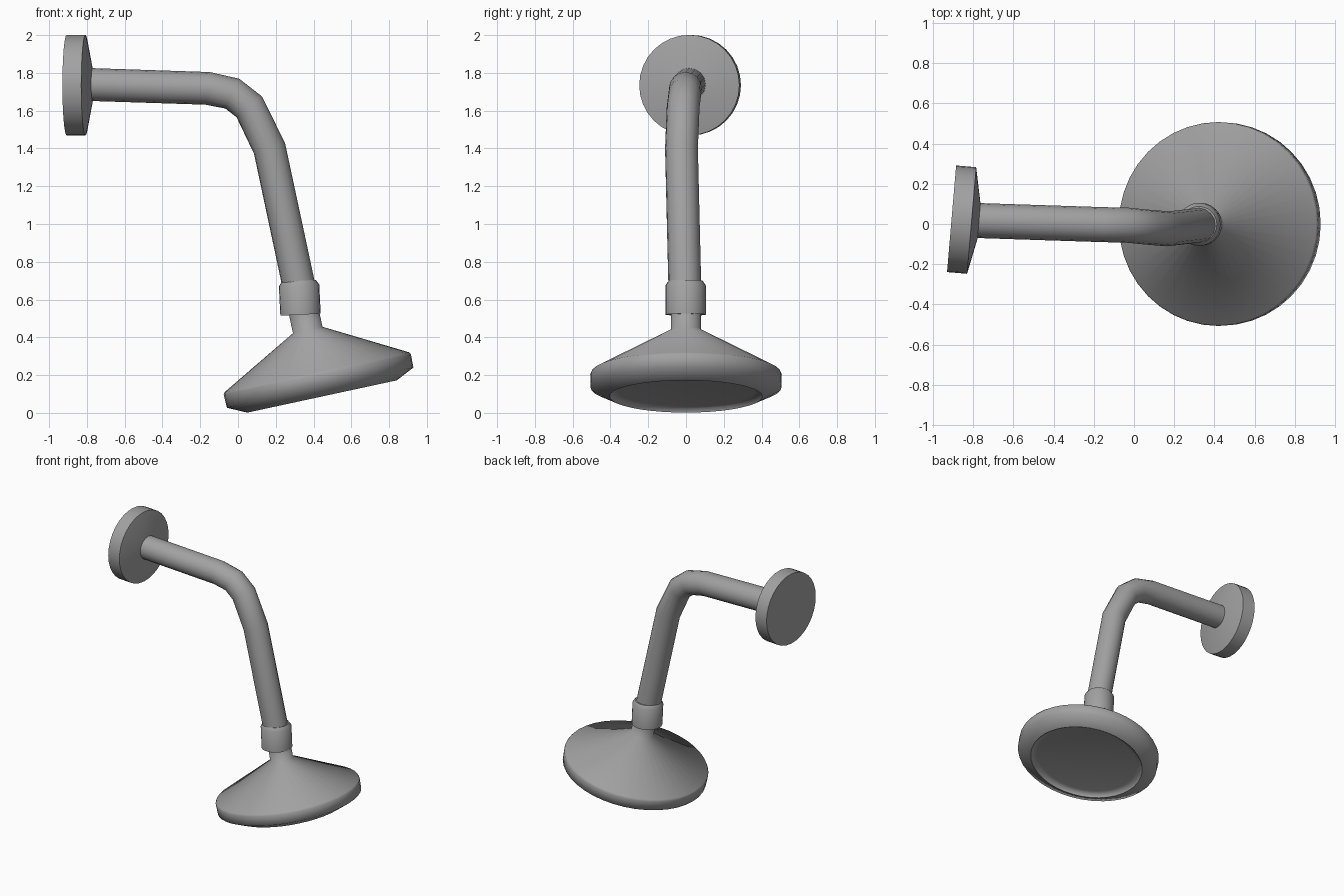
import bpy, bmesh, math
from mathutils import Vector

if "Cube" in bpy.data.objects:
    bpy.data.objects.remove(bpy.data.objects["Cube"])

# Dark grey finish
finish = bpy.data.materials.new("dark_grey")
finish.diffuse_color = (0.36, 0.36, 0.36, 1)
finish.use_nodes = True
finish.node_tree.nodes["Principled BSDF"].inputs["Base Color"].default_value = finish.diffuse_color


def lathe(name, profile, origin, axis, segments=32, angle=30):
    """Revolve (radius, height) points around an axis, starting at origin."""
    rot = Vector(axis).to_track_quat('Z', 'Y')
    bm = bmesh.new()
    rings = []
    for r, h in profile:
        rings.append([bm.verts.new(rot @ Vector((
            r * math.cos(2 * math.pi * i / segments),
            r * math.sin(2 * math.pi * i / segments), h)) + Vector(origin))
            for i in range(segments)])
    for a, b in zip(rings, rings[1:]):
        for i in range(segments):
            j = (i + 1) % segments
            bm.faces.new((a[i], a[j], b[j], b[i]))
    bm.faces.new(rings[0][::-1])
    bm.faces.new(rings[-1])
    bmesh.ops.recalc_face_normals(bm, faces=bm.faces)
    mesh = bpy.data.meshes.new(name)
    bm.to_mesh(mesh)
    bm.free()
    obj = bpy.data.objects.new(name, mesh)
    bpy.context.collection.objects.link(obj)
    finish_part(obj, angle)
    return obj


def finish_part(obj, angle):
    """Apply the finish and smooth all but the sharp edges."""
    obj.data.materials.clear()
    obj.data.materials.append(finish)
    bpy.ops.object.select_all(action='DESELECT')
    obj.select_set(True)
    bpy.context.view_layer.objects.active = obj
    bpy.ops.object.shade_smooth_by_angle(angle=math.radians(angle))


# Wall flange: short disc with a shallow conical front
lathe("wall_flange", [(0.266, 0), (0.266, 0.1), (0.087, 0.137)],
      (-0.907, 0.026, 1.735), (0.996, -0.085, 0))

# Bent pipe from the wall down to the collar
path = [(-0.83, 0.019, 1.74), (-0.16, -0.003, 1.718), (-0.03, -0.006, 1.69),
        (0.06, -0.015, 1.62), (0.167, -0.024, 1.4), (0.325, -0.006, 0.66)]
curve = bpy.data.curves.new("pipe", 'CURVE')
curve.dimensions = '3D'
curve.bevel_depth = 0.087
curve.bevel_resolution = 6
curve.use_fill_caps = True
spline = curve.splines.new('POLY')
spline.points.add(len(path) - 1)
for point, co in zip(spline.points, path):
    point.co = (*co, 1)
pipe = bpy.data.objects.new("pipe", curve)
bpy.context.collection.objects.link(pipe)
bpy.context.view_layer.objects.active = pipe
pipe.select_set(True)
bpy.ops.object.convert(target='MESH')
finish_part(bpy.context.view_layer.objects.active, 40)

# Collar joining pipe and head
lathe("collar", [(0.107, 0), (0.107, 0.155), (0.09, 0.18)],
      (0.331, -0.002, 0.52), (-0.05, 0, 1), 24, 50)

# Shower head: neck, conical bell, softened rim, chamfer and recessed face
lathe("shower_head",
      [(0.08, 0.36), (0.08, 0.229), (0.5, 0), (0.507, -0.012),
       (0.505, -0.083), (0.405, -0.131), (0.395, -0.11), (0.36, -0.105)],
      (0.4175, 0, 0.215), (-0.211, 0, 0.977), 40, 72)
